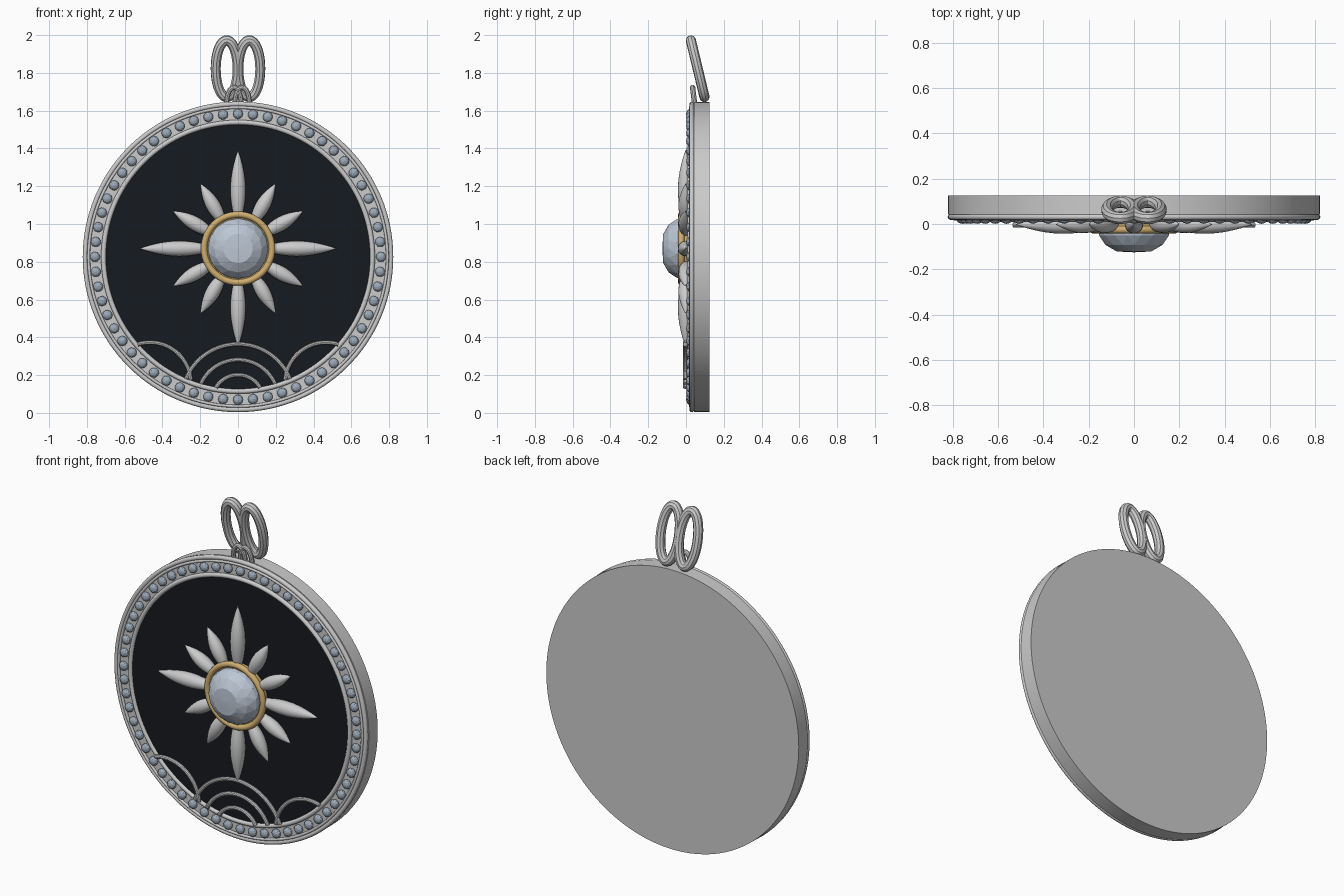
import bpy, bmesh
from math import sin, cos, pi, radians, hypot
from mathutils import Matrix, Vector

if "Cube" in bpy.data.objects:
    bpy.data.objects.remove(bpy.data.objects["Cube"])

CZ = 0.826            # medallion centre height
FZ = 0.87             # flower centre height


def material(name, rgb):
    m = bpy.data.materials.new(name)
    m.diffuse_color = (*rgb, 1)
    m.use_nodes = True
    m.node_tree.nodes["Principled BSDF"].inputs["Base Color"].default_value = m.diffuse_color
    return m


BLACK = material("black_enamel", (0.008, 0.010, 0.014))
GOLD = material("gold", (0.62, 0.42, 0.16))
GEM = material("pale_gem", (0.50, 0.57, 0.66))
BEAD = material("bead_gem", (0.33, 0.40, 0.48))


def finish(name, bm, mat=None, smooth=True):
    bmesh.ops.remove_doubles(bm, verts=bm.verts, dist=1e-5)
    bmesh.ops.recalc_face_normals(bm, faces=bm.faces)
    me = bpy.data.meshes.new(name)
    bm.to_mesh(me)
    bm.free()
    ob = bpy.data.objects.new(name, me)
    bpy.context.collection.objects.link(ob)
    if mat:
        me.materials.append(mat)
    if smooth:
        shade(ob)
    return ob


def shade(ob):
    bpy.ops.object.select_all(action='DESELECT')
    ob.select_set(True)
    bpy.context.view_layer.objects.active = ob
    bpy.ops.object.shade_smooth_by_angle(angle=radians(35))


def lathe(name, profile, z, mat=None, n=128):
    """Revolve (radius, y) points around the y axis."""
    bm = bmesh.new()
    verts = [bm.verts.new((r, y, 0)) for r, y in profile]
    edges = [bm.edges.new(p) for p in zip(verts, verts[1:])]
    bmesh.ops.spin(bm, geom=verts + edges, cent=(0, 0, 0), axis=(0, 1, 0),
                   angle=2 * pi, steps=n, use_merge=True)
    bmesh.ops.translate(bm, verts=bm.verts, vec=(0, 0, z))
    return finish(name, bm, mat)


def ring(name, major, minor, y, z, mat=None, n=128):
    prof = [(major + minor * cos(a), y + minor * sin(a))
            for a in [2 * pi * i / 12 for i in range(13)]]
    return lathe(name, prof, z, mat, n)


def tube(name, points, radius, closed=False):
    cu = bpy.data.curves.new(name, 'CURVE')
    cu.dimensions = '3D'
    cu.bevel_depth = radius
    cu.bevel_resolution = 3
    cu.use_fill_caps = True
    sp = cu.splines.new('POLY')
    sp.points.add(len(points) - 1)
    for p, co in zip(sp.points, points):
        p.co = (*co, 1)
    sp.use_cyclic_u = closed
    ob = bpy.data.objects.new(name, cu)
    bpy.context.collection.objects.link(ob)
    bpy.ops.object.select_all(action='DESELECT')
    ob.select_set(True)
    bpy.context.view_layer.objects.active = ob
    bpy.ops.object.convert(target='MESH')
    shade(bpy.context.object)


# Medallion body, enamel face and raised rims
lathe("medallion_body", [(0, .125), (.82, .125), (.82, .043), (.806, .04),
                         (.806, .027), (.70, .027), (.70, .05), (0, .05)], CZ)
lathe("enamel_face", [(0, .02), (.705, .02), (.705, .055), (0, .055)], CZ, BLACK)
ring("outer_rim", .809, .013, .031, CZ)
ring("outer_bead_rail", .791, .008, .024, CZ)
ring("inner_rim", .712, .013, .021, CZ)

# Sixty small gems set around the frame
bm = bmesh.new()
for i in range(60):
    a = 2 * pi * i / 60
    m = (Matrix.Translation((.757 * sin(a), .021, CZ + .757 * cos(a)))
         @ Matrix.Rotation(a, 4, 'Y') @ Matrix.Diagonal((1, .75, 1, 1)))
    bmesh.ops.create_icosphere(bm, subdivisions=2, radius=.027, matrix=m)
finish("frame_gems", bm, BEAD, smooth=False)

# Twelve pointed petals, every third one long
for i in range(12):
    start, end, width = (.10, .522, .041) if i % 3 == 0 else (.12, .398, .038)
    bm = bmesh.new()
    rings, steps, sides = [], 16, 16
    for s in range(steps + 1):
        t = s / steps
        w = width * sin(pi * t) ** .9 if 0 < s < steps else 0.0005
        rings.append([bm.verts.new((w * cos(2 * pi * k / sides),
                                    -.002 + w * sin(2 * pi * k / sides),
                                    start + (end - start) * t))
                      for k in range(sides)])
    for a, b in zip(rings, rings[1:]):
        for k in range(sides):
            j = (k + 1) % sides
            bm.faces.new((a[k], a[j], b[j], b[k]))
    bm.faces.new(rings[0])
    bm.faces.new(rings[-1])
    bm.transform(Matrix.Translation((0, 0, FZ)) @ Matrix.Rotation(i * pi / 6, 4, 'Y'))
    finish(f"petal_{i + 1}", bm)

# Gold setting
ring("gold_setting", .18, .017, -.025, FZ, GOLD, 64)
lathe("gold_cup", [(0, .03), (.178, .03), (.178, -.025), (.16, -.025), (0, -.02)],
      FZ, GOLD, 64)

# Faceted centre gem: staggered rings joined by triangles
bm = bmesh.new()
N = 16
layers = []
for li, (r, y) in enumerate([(.16, -.02), (.157, -.05), (.126, -.092), (.078, -.121)]):
    layers.append([bm.verts.new((r * cos(2 * pi * (k + li / 2) / N), y,
                                 FZ + r * sin(2 * pi * (k + li / 2) / N)))
                   for k in range(N)])
for a, b in zip(layers, layers[1:]):
    for k in range(N):
        j = (k + 1) % N
        bm.faces.new((a[k], a[j], b[k]))
        bm.faces.new((a[j], b[j], b[k]))
tip = bm.verts.new((0, -.125, FZ))
for k in range(N):
    bm.faces.new((layers[-1][k], layers[-1][(k + 1) % N], tip))
bm.faces.new(layers[0])
finish("centre_gem", bm, GEM, smooth=False)


# Wave arcs, trimmed where they meet the frame
def wave(name, cx, cz, r, a0, a1):
    pts = []
    for i in range(97):
        a = radians(a0 + (a1 - a0) * i / 96)
        x, z = cx + r * cos(a), cz + r * sin(a)
        if hypot(x, z - CZ) < .706:
            pts.append((x, -.004, z))
    tube(name, pts, .012)


for i, r in enumerate((.298, .215, .135)):
    wave(f"centre_wave_{i + 1}", 0, .066, r, 0, 180)
wave("left_wave", -.466, .156, .217, 5, 150)
wave("right_wave", .466, .156, .217, 30, 175)

# Hanging links: two leaning ovals and two small loops at the rim
for side, label in ((-1, "left"), (1, "right")):
    pts = []
    for i in range(48):
        a = 2 * pi * i / 48
        h = .15 * sin(a)
        pts.append((side * .06 + .058 * cos(a), .062 - h * .24, 1.822 + h))
    tube(f"{label}_hanging_link", pts, .027, True)
    pts = [(side * .022 + .038 * cos(a), .045 - .01 * sin(a), 1.64 + .083 * sin(a))
           for a in [pi * i / 20 for i in range(21)]]
    tube(f"{label}_rim_loop", pts, .014)
